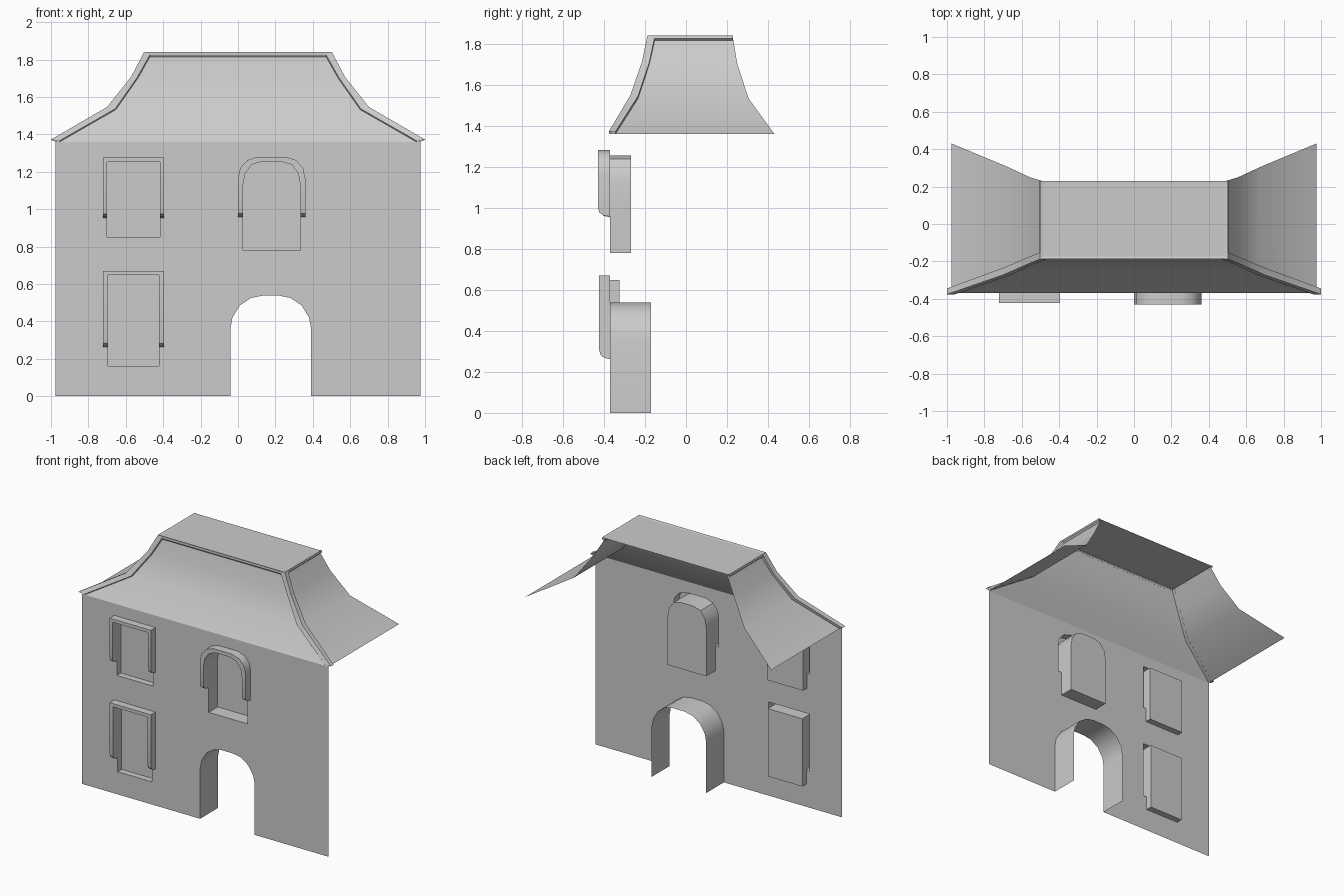
import bpy, bmesh
from mathutils import Vector

if "Cube" in bpy.data.objects:
    bpy.data.objects.remove(bpy.data.objects["Cube"])

WALL_Y = -0.37


def finish(name, bm, ref, inward=False, smooth=0):
    """Weld, orient normals away from (or toward) ref and link the object."""
    bmesh.ops.remove_doubles(bm, verts=bm.verts, dist=0.0003)
    bmesh.ops.recalc_face_normals(bm, faces=bm.faces)
    s = sum(f.calc_area() * f.normal.dot(f.calc_center_median() - Vector(ref))
            for f in bm.faces)
    if (s < 0) != inward:
        bmesh.ops.reverse_faces(bm, faces=bm.faces)
    me = bpy.data.meshes.new(name)
    bm.to_mesh(me)
    bm.free()
    ob = bpy.data.objects.new(name, me)
    bpy.context.collection.objects.link(ob)
    if smooth:
        bpy.ops.object.select_all(action='DESELECT')
        ob.select_set(True)
        bpy.context.view_layer.objects.active = ob
        bpy.ops.object.shade_smooth_by_angle(angle=smooth)
    return ob


def loft(bm, rows):
    """Quad surface through rows of equally many points."""
    grid = [[bm.verts.new(p) for p in r] for r in rows]
    for a, b in zip(grid, grid[1:]):
        for i in range(len(a) - 1):
            bm.faces.new((a[i], a[i + 1], b[i + 1], b[i]))


def mirrored(half, cx):
    """Left half (bottom to top, as half width and z) to a full outline."""
    return ([(cx - w, z) for w, z in half] +
            [(cx + w, z) for w, z in reversed(half)])


# Door and window outlines as (half width, z)
DOOR_X = 0.175
door = mirrored([(0.216, 0), (0.216, 0.36), (0.205, 0.42), (0.165, 0.485),
                 (0.105, 0.525), (0.045, 0.537)], DOOR_X)
windows = [
    # name, centre x, sill z, leg foot z, front y, back y, outer head, inner head
    ("upper_window", -0.558, 0.85, 0.953, -0.423, -0.325,
     [(0.163, 1.275)], [(0.142, 1.252)]),
    ("lower_window", -0.558, 0.162, 0.262, -0.423, -0.325,
     [(0.163, 0.67)], [(0.136, 0.647)]),
    ("arched_window", 0.18, 0.78, 0.957, -0.43, -0.268,
     [(0.18, 1.165), (0.168, 1.22), (0.13, 1.262), (0.075, 1.28)],
     [(0.153, 1.13), (0.142, 1.19), (0.107, 1.238), (0.05, 1.255)]),
]

holes = []
for name, cx, sill, foot, yf, yb, outer, inner in windows:
    wo, wi = outer[0][0], inner[0][0]
    # Raised hood whose feet curve back into the wall
    d = WALL_Y - yf
    feet = [(WALL_Y, foot), (WALL_Y - d * 0.55, foot + 0.006),
            (WALL_Y - d * 0.88, foot + 0.02), (yf, foot + 0.045)]
    out_half = [(wo, z) for _, z in feet] + outer
    in_half = [(wi, z) for _, z in feet] + inner
    ys = [y for y, _ in feet] + [yf] * len(outer)
    ys = ys + ys[::-1]
    O, I = mirrored(out_half, cx), mirrored(in_half, cx)
    bm = bmesh.new()
    loft(bm, [[(x, WALL_Y, z) for x, z in O],
              [(x, y, z) for (x, z), y in zip(O, ys)],
              [(x, y, z) for (x, z), y in zip(I, ys)],
              [(x, yb, z) for x, z in I]])
    # Recess below the hood, then the pane at its back
    for s in (-1, 1):
        loft(bm, [[(cx + s * wi, y, z) for z in (sill, foot)] for y in (WALL_Y, yb)])
    loft(bm, [[(cx + s * wi, y, sill) for s in (-1, 1)] for y in (WALL_Y, yb)])
    pane = [(cx - wi, sill)] + I + [(cx + wi, sill)]
    bm.faces.new([bm.verts.new((x, yb, z)) for x, z in pane])
    bmesh.ops.dissolve_degenerate(bm, dist=0.0003, edges=bm.edges)
    finish(name, bm, (cx, 50, sill), smooth=0.6)
    holes.append(mirrored([(wi, sill), (wi, foot), (wo, foot)] + outer, cx))

# Front wall sheet with openings
bm = bmesh.new()
wall = [(-0.975, 0)] + door + [(0.975, 0), (0.975, 1.36), (-0.975, 1.36)]
for loop in [wall] + holes:
    vs = [bm.verts.new((x, WALL_Y, z)) for x, z in loop]
    for a, b in zip(vs, vs[1:] + vs[:1]):
        bm.edges.new((a, b))
bmesh.ops.triangle_fill(bm, use_beauty=True, use_dissolve=False, edges=bm.edges)
finish("front_wall", bm, (0, 50, 0.7))

# Door passage
bm = bmesh.new()
loft(bm, [[(x, y, z) for x, z in door] for y in (WALL_Y, -0.17)])
finish("door_passage", bm, (DOOR_X, -0.27, 0.25), inward=True, smooth=0.6)

# Flared roof: hip corner points (x, front y, back y, z), bottom to top
hip = [(0.975, -0.37, 0.43, 1.36), (0.675, -0.26, 0.305, 1.532),
       (0.557, -0.205, 0.25, 1.70), (0.487, -0.177, 0.229, 1.825)]
rim = [(1.0, -0.376, 1.372), (0.70, -0.272, 1.546),
       (0.57, -0.215, 1.71), (0.502, -0.188, 1.84)]
REF = (0, 0.1, 1.2)
bm = bmesh.new()
loft(bm, [[(-x, y, z), (x, y, z)] for x, y, _, z in hip])
finish("roof_front", bm, REF, smooth=0.7)

for side, s in (("left", -1), ("right", 1)):
    bm = bmesh.new()
    loft(bm, [[(s * x, y, z), (s * x, b, z)] for x, y, b, z in hip])
    finish("roof_side_" + side, bm, REF, smooth=0.7)
    # Hip moulding wrapped around the corner
    bm = bmesh.new()
    loft(bm, [[(s * (x - 0.022), y, z), (s * (x - 0.018), ry, z + 0.004),
               (s * rx, ry, rz), (s * (rx - 0.001), y + 0.026, rz - 0.002),
               (s * (x - 0.001), y + 0.027, z)]
              for (x, y, _, z), (rx, ry, rz) in zip(hip, rim)])
    finish("hip_moulding_" + side, bm, (s * 0.6, 0, 1.2), smooth=0.6)

# Flat top and its moulding on three sides
bm = bmesh.new()
loft(bm, [[(-0.487, y, 1.836), (0.487, y, 1.836)] for y in (-0.177, 0.229)])
finish("roof_top", bm, REF)
bm = bmesh.new()
section = [(0.483, -0.174, 1.836), (0.502, -0.188, 1.84),
           (0.505, -0.188, 1.825), (0.491, -0.179, 1.812)]
loft(bm, [[(-x, 0.229, z), (-x, y, z), (x, y, z), (x, 0.229, z)]
          for x, y, z in section])
finish("top_moulding", bm, REF)
